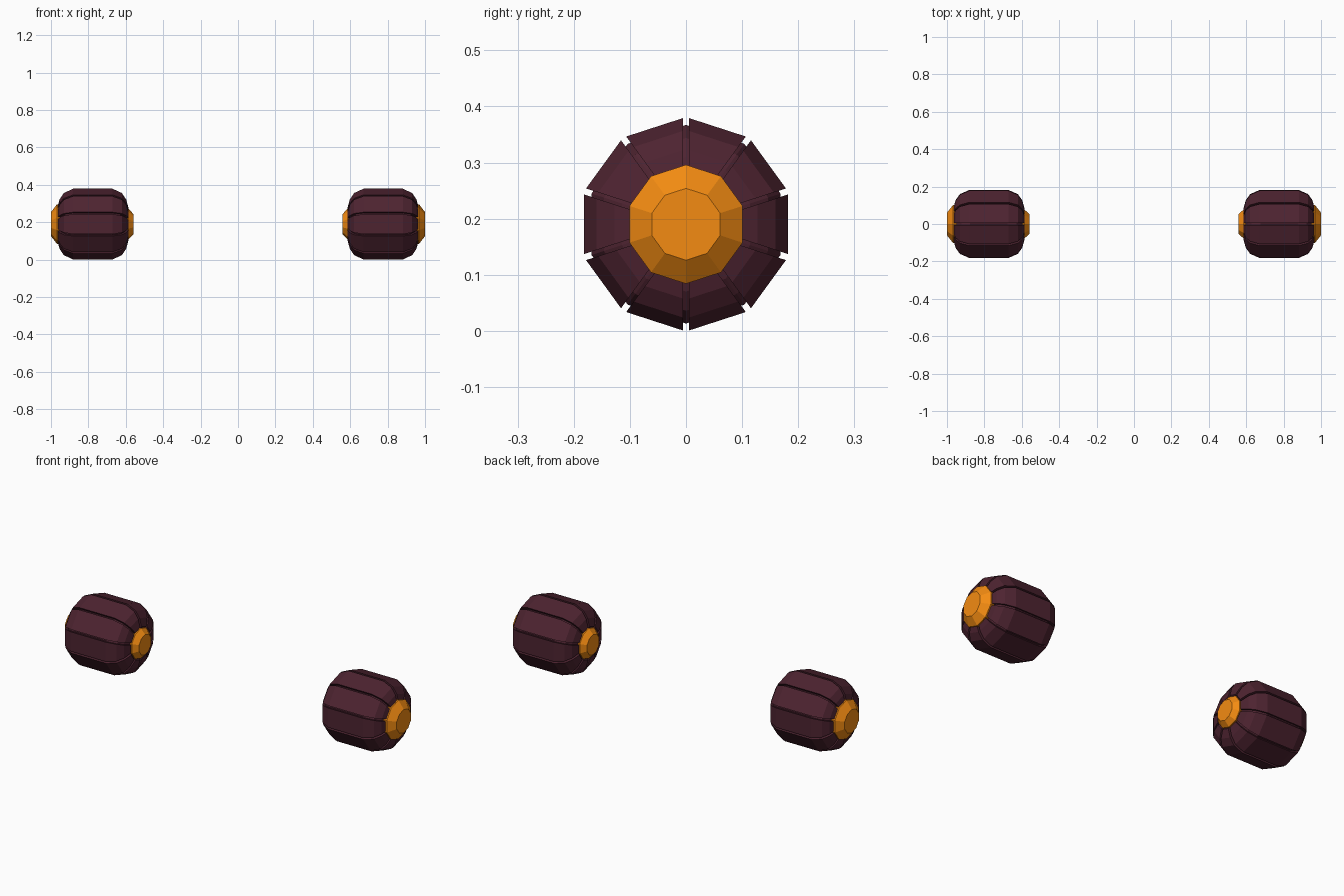
import bpy, bmesh, math

if "Cube" in bpy.data.objects:
    bpy.data.objects.remove(bpy.data.objects["Cube"])

SIDES = 10
CENTRE = (0.776, 0, 0.19)
HALF = math.pi / SIDES
GAP = 0.006
# tread section: (offset along axle, corner radius)
TREAD = [(-0.19, 0.09), (-0.178, 0.134), (-0.155, 0.168), (-0.105, 0.191),
         (0.105, 0.191), (0.155, 0.168), (0.178, 0.134), (0.19, 0.09)]
CORE = [(x * 0.95, r - 0.014) for x, r in TREAD]
OUTER_HUB = [(0.17, 0.106), (0.192, 0.106), (0.224, 0.064)]
INNER_HUB = [(-0.17, 0.082), (-0.19, 0.082), (-0.216, 0.055)]


def material(name, colour):
    m = bpy.data.materials.new(name)
    m.diffuse_color = (*colour, 1)
    m.use_nodes = True
    m.node_tree.nodes["Principled BSDF"].inputs["Base Color"].default_value = m.diffuse_color
    return m


plum = material("plum", (0.075, 0.017, 0.030))
orange = material("orange", (0.90, 0.26, 0.006))


def finish(bm, name, mat, side):
    for v in bm.verts:
        v.co = (side * (v.co.x + CENTRE[0]), v.co.y, v.co.z + CENTRE[2])
    bmesh.ops.recalc_face_normals(bm, faces=bm.faces)
    me = bpy.data.meshes.new(name)
    bm.to_mesh(me)
    bm.free()
    me.materials.append(mat)
    bpy.context.collection.objects.link(bpy.data.objects.new(name, me))


def turned(name, profile, mat, side):
    """Ten-sided solid around the axle, with a corner pointing up."""
    bm = bmesh.new()
    rings = [[bm.verts.new((x, r * math.sin(2 * HALF * i), r * math.cos(2 * HALF * i)))
              for i in range(SIDES)] for x, r in profile]
    for a, b in zip(rings, rings[1:]):
        for i in range(SIDES):
            j = (i + 1) % SIDES
            bm.faces.new((a[i], a[j], b[j], b[i]))
    bm.faces.new(rings[0])
    bm.faces.new(rings[-1])
    finish(bm, name, mat, side)


def tread_blocks(name, side):
    """Ten flat tread blocks separated by parallel grooves."""
    bm = bmesh.new()
    inner = [(x * 0.88, r - 0.03) for x, r in TREAD]
    n = len(TREAD)
    for k in range(SIDES):
        t = HALF * (2 * k + 1)
        s, c = math.sin(t), math.cos(t)

        def row(profile, sign):
            out = []
            for x, r in profile:
                a = r * math.cos(HALF)
                w = sign * (r * math.sin(HALF) - GAP)
                out.append(bm.verts.new((x, a * s + w * c, a * c - w * s)))
            return out

        o1, o2 = row(TREAD, -1), row(TREAD, 1)
        i1, i2 = row(inner, -1), row(inner, 1)
        for p, q in ((o1, o2), (o2, i2), (i2, i1), (i1, o1)):
            for i in range(n - 1):
                bm.faces.new((p[i], p[i + 1], q[i + 1], q[i]))
        for e in (0, -1):
            bm.faces.new((o1[e], o2[e], i2[e], i1[e]))
    finish(bm, name, plum, side)


# two mirrored wheels
for side, label in ((-1, "left"), (1, "right")):
    tread_blocks(label + "_wheel_tread", side)
    turned(label + "_wheel_core", CORE, plum, side)
    turned(label + "_outer_hub", OUTER_HUB, orange, side)
    turned(label + "_inner_hub", INNER_HUB, orange, side)
